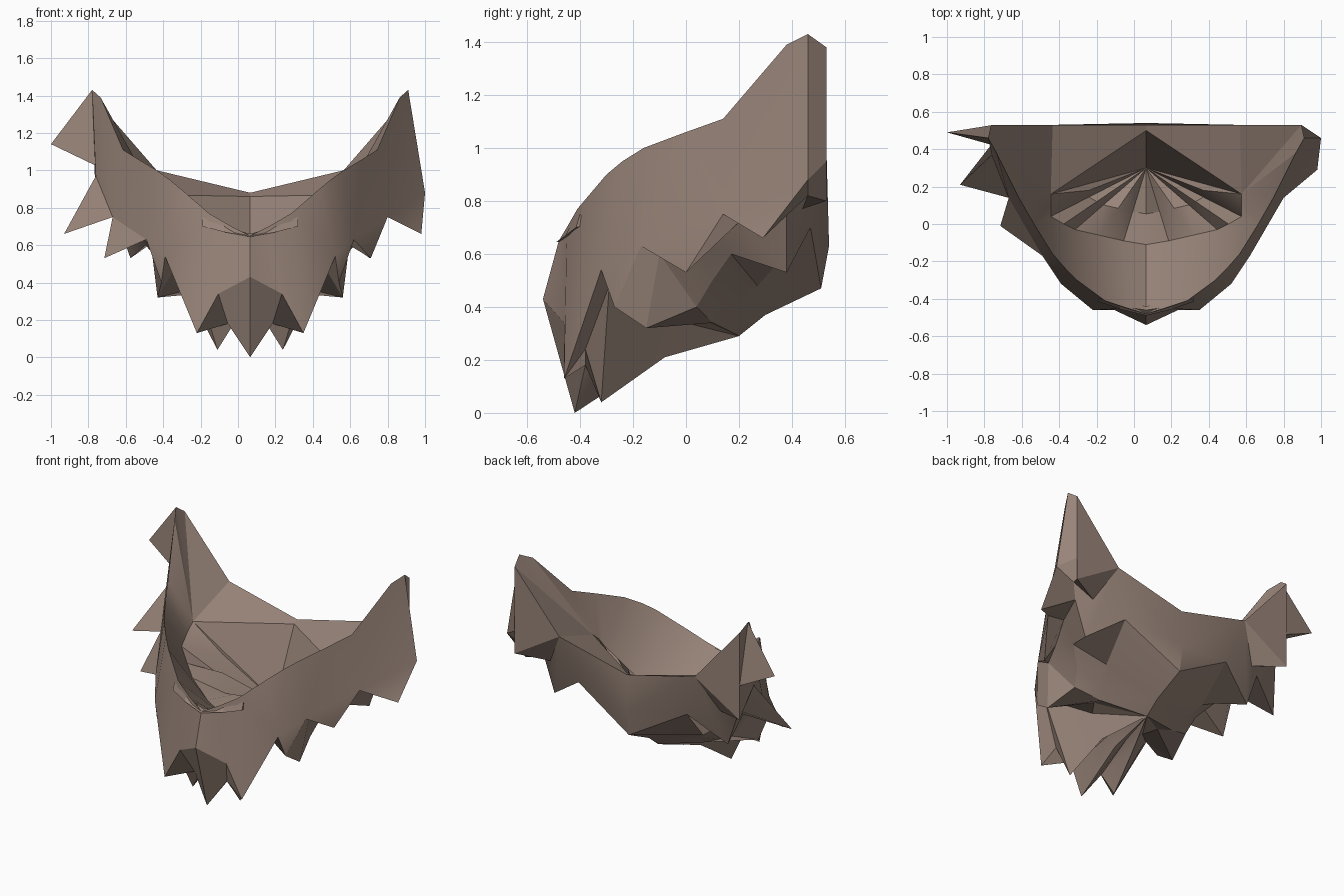
import bpy, bmesh
from mathutils import Vector

if "Cube" in bpy.data.objects:
    bpy.data.objects.remove(bpy.data.objects["Cube"])

CX = 0.065   # the symmetry plane sits a little right of the origin

# Half rows running from the front centre round to the back corner: (offset from plane, y, z)
RIM = [(0, -.48, .65), (.1, -.45, .70), (.22, -.41, .77), (.37, -.30, .90), (.43, -.24, .95), (.5, -.16, 1.0),
       (.6, 0, 1.06), (.68, .14, 1.11), (.80, .38, 1.39), (.845, .46, 1.43), (.83, .53, 1.38)]
OUTER = [(0, -.54, .43), (.17, -.46, .34), (.285, -.46, .13), (.455, -.32, .54), (.475, -.27, .40), (.555, -.17, .63),
         (.645, 0, .53), (.735, .14, .75), (.915, .29, .66), (.935, .46, .88), (.83, .53, .95)]
# Folded-back tuft faces, lower tufts, keel and throat
FOLD = [(0, -.42, 0), (.12, -.38, .18), (.235, -.38, .24), (.40, -.29, .48), (.495, -.15, .32), (.53, -.10, .60),
        (.58, .03, .65), (.66, .20, .72), (.72, .38, .76), (.80, .46, .82), (.83, .53, .80)]
UNDER = [FOLD[0], (.1, -.35, .16), (.175, -.32, .04), FOLD[3], FOLD[4], (.44, .04, .40),
         (.47, .10, .50), (.56, .17, .60), (.64, .38, .53), (.63, .44, .77), FOLD[10]]
KEEL = [(0, -.10, .21), (.06, -.06, .27), (.12, -.08, .21), (.2, -.08, .36), (.25, 0, .38), (.28, .1, .34),
        (.32, .18, .40), (.38, .27, .48), (.40, .47, .70)]
THROAT = [(0, .2, .29)] * 6 + [(0, .3, .37)] * 2 + [(0, .51, .47)]
BOWL = [(0, -.11, .42), (.12, -.09, .45), (.25, -.06, .5), (.38, -.03, .60), (.44, .0, .67), (.51, .04, .75),
        (.51, .10, .82)] + [(.51, .16, .87)] * 4

# The left side has longer tufts than the right
LEFT = {OUTER[6]: (.78, -.01, .53), OUTER[8]: (.995, .21, .66), OUTER[9]: (.825, .37, .97)}

fur = bpy.data.materials.new("brown_fur")
fur.diffuse_color = (.315, .232, .19, 1)
fur.use_nodes = True
fur.node_tree.nodes["Principled BSDF"].inputs["Base Color"].default_value = fur.diffuse_color


def finish(name, bm):
    bmesh.ops.recalc_face_normals(bm, faces=bm.faces[:])
    me = bpy.data.meshes.new(name)
    bm.to_mesh(me)
    bm.free()
    me.materials.append(fur)
    ob = bpy.data.objects.new(name, me)
    bpy.context.collection.objects.link(ob)
    return ob


def build(name, polys):
    """Make a mesh from half polygons and their mirrored copies, sharing vertices."""
    bm = bmesh.new()
    cache = {}
    for side in (1, -1):
        for poly in polys:
            verts = []
            for p in poly:
                q = LEFT.get(p, p) if side < 0 else p
                co = (round(CX + side * q[0], 4), q[1], q[2])
                if co not in cache:
                    cache[co] = bm.verts.new(co)
                if cache[co] not in verts:
                    verts.append(cache[co])
            if len(verts) > 2 and not bm.faces.get(verts):
                bm.faces.new(verts)
    return finish(name, bm)


def loft(a, b):
    return [(a[i], a[i + 1], b[i + 1], b[i]) for i in range(min(len(a), len(b)) - 1)]


def coat(a, b, tips):
    """Loft, but hang each listed tip as a separate triangle below its two notches."""
    faces = []
    for i, quad in enumerate(loft(a, b)):
        if i in tips:
            faces += [(a[i - 1], a[i], b[i - 1]), (a[i], b[i + 1], b[i - 1]),
                      (a[i], a[i + 1], b[i + 1]), (b[i - 1], b[i + 1], b[i])]
        elif i + 1 not in tips:
            faces.append(quad)
    return faces


# Main body: bowl wall, outer coat, tuft undersides and keel
polys = coat(RIM, OUTER, (4, 6, 8))
for a, b in ((BOWL, RIM), (OUTER, FOLD), (FOLD, UNDER), (UNDER, KEEL), (KEEL, THROAT)):
    polys += loft(a, b)

# Ridged bowl floor fanning in to one point, and the rear ledge
apex, ledge = (0, .30, .42), (0, .50, .86)
ridges = []
for i, p in enumerate(BOWL[:7]):
    m = Vector(p).lerp(Vector(apex), .4)
    ridges.append((m.x, m.y, m.z + (.04 if i % 2 == 0 else -.04)))
ridges.append(BOWL[7])
polys += loft(BOWL[:8], ridges)
polys += [(ridges[i], ridges[i + 1], apex) for i in range(7)]
back_mid, back_side = (0, .53, .88), (.5, .53, 1.0)
polys += [(ledge, BOWL[-1], apex), (back_mid, back_side, BOWL[-1], ledge), (RIM[-1], back_side, BOWL[-1])]

# Back panel: fans out from the rim to the ear corner, rear tuft, notch and nape
nape = (0, .54, .63)
edge = [RIM[-1], OUTER[-1], FOLD[-1], UNDER[9], UNDER[8], KEEL[-1], nape, back_mid]
polys += [(back_side, edge[i], edge[i + 1]) for i in range(7)] + [(nape, KEEL[-1], THROAT[-1])]
body = build("fur_body", polys)

# Thin lip strip along the front of the rim
top = [(0, -.46, .66), (.14, -.44, .70), (.255, -.40, .75)]
low = [(0, -.49, .645), (.14, -.455, .67), (.255, -.415, .70)]
rear = [(0, -.44, .64), (.14, -.41, .67), (.255, -.37, .71)]
lip = build("lip_strip", loft(top, low) + loft(low, rear) + loft(rear, top) + [(top[2], low[2], rear[2])])

# Extra tuft on the upper left
bm = bmesh.new()
tip, a, b, c = [bm.verts.new(p) for p in
                ((-1.0, .49, 1.14), (-.78, .46, 1.43), (-.75, .42, 1.02), (-.75, .53, 1.02))]
for f in ((tip, a, b), (tip, b, c), (tip, c, a), (a, b, c)):
    bm.faces.new(f)
tuft = finish("left_tuft", bm)

# Soft shading within the tufts, crisp ridges between them
for ob in (body, lip, tuft):
    ob.select_set(True)
bpy.context.view_layer.objects.active = body
bpy.ops.object.shade_smooth_by_angle(angle=0.4)
